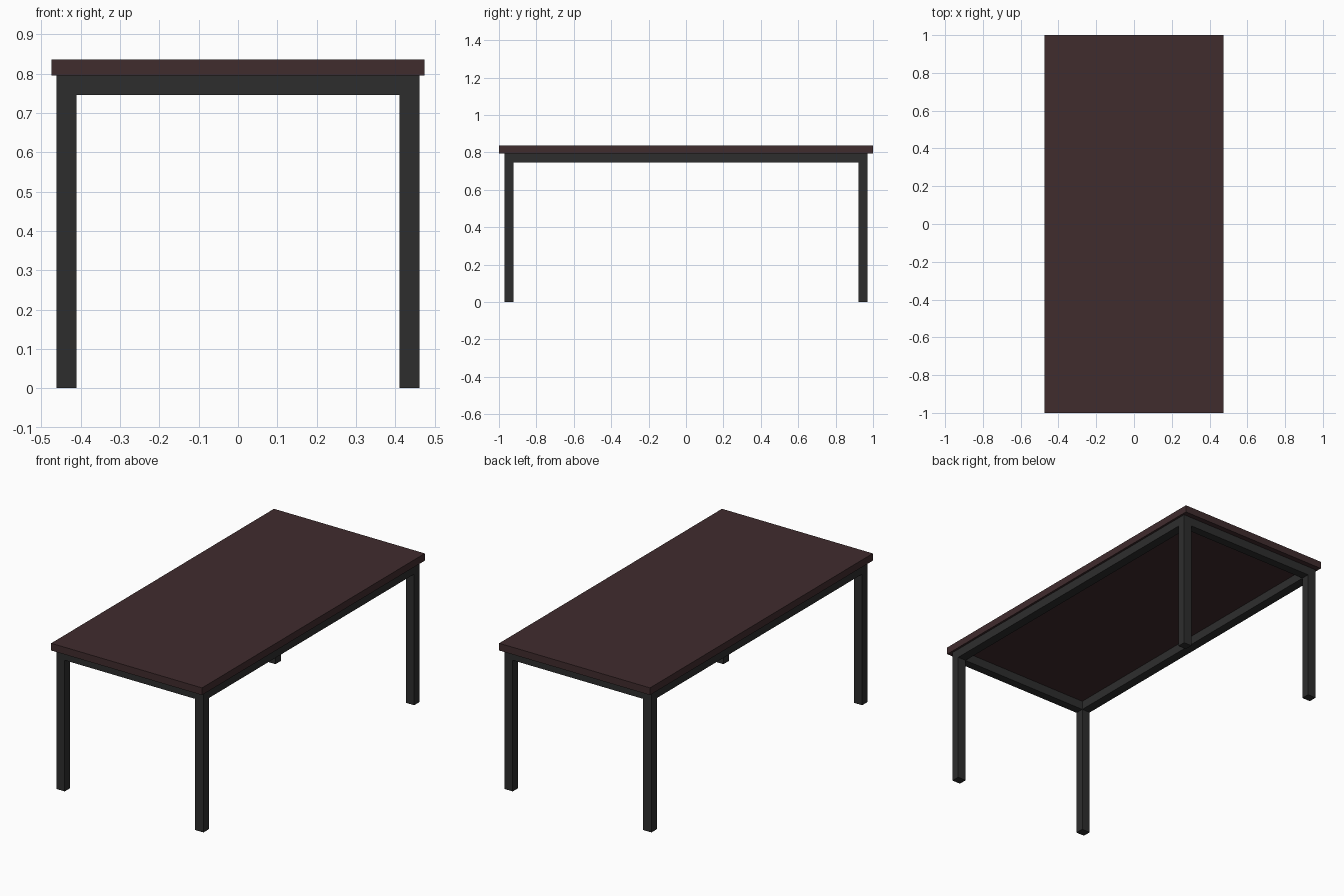
import bpy

cube = bpy.data.objects.get("Cube")
if cube:
    bpy.data.objects.remove(cube, do_unlink=True)


def make_material(name, rgb):
    mat = bpy.data.materials.new(name)
    mat.use_nodes = True
    mat.diffuse_color = (*rgb, 1)
    bsdf = mat.node_tree.nodes["Principled BSDF"]
    bsdf.inputs["Base Color"].default_value = (*rgb, 1)
    bsdf.inputs["Roughness"].default_value = 0.6
    return mat


def box(name, low, high, mat):
    """Axis-aligned box between two corners."""
    centre = [(a + b) / 2 for a, b in zip(low, high)]
    bpy.ops.mesh.primitive_cube_add(size=1, location=centre)
    obj = bpy.context.object
    obj.name = name
    obj.scale = [b - a for a, b in zip(low, high)]
    bpy.ops.object.transform_apply(location=False, rotation=False, scale=True)
    obj.data.materials.append(mat)
    return obj


wood = make_material("dark brown wood", (0.051, 0.025, 0.027))
metal = make_material("charcoal metal", (0.027, 0.027, 0.027))

# Heights, and the inner and outer edges of the frame
TOP, UNDERSIDE, RAIL_BOTTOM = 0.836, 0.795, 0.745
X_IN, X_OUT = 0.41, 0.462
Y_IN, Y_OUT = 0.922, 0.97

# Table top
box("table_top", (-0.474, -1, UNDERSIDE), (0.474, 1, TOP), wood)


def span(sign, inner, outer):
    return sorted((sign * inner, sign * outer))


# Four square legs
for sx, side in ((1, "left"), (-1, "right")):
    x0, x1 = span(sx, X_IN, X_OUT)
    for sy, end in ((-1, "front"), (1, "back")):
        y0, y1 = span(sy, Y_IN, Y_OUT)
        box(f"{end}_{side}_leg", (x0, y0, 0), (x1, y1, UNDERSIDE), metal)

# Long side rails
for sx, side in ((1, "left"), (-1, "right")):
    x0, x1 = span(sx, X_IN, X_OUT)
    box(f"{side}_rail", (x0, -Y_IN, RAIL_BOTTOM), (x1, Y_IN, UNDERSIDE), metal)

# Short end rails
for sy, end in ((-1, "front"), (1, "back")):
    y0, y1 = span(sy, Y_IN, Y_OUT)
    box(f"{end}_rail", (-X_IN, y0, RAIL_BOTTOM), (X_IN, y1, UNDERSIDE), metal)
